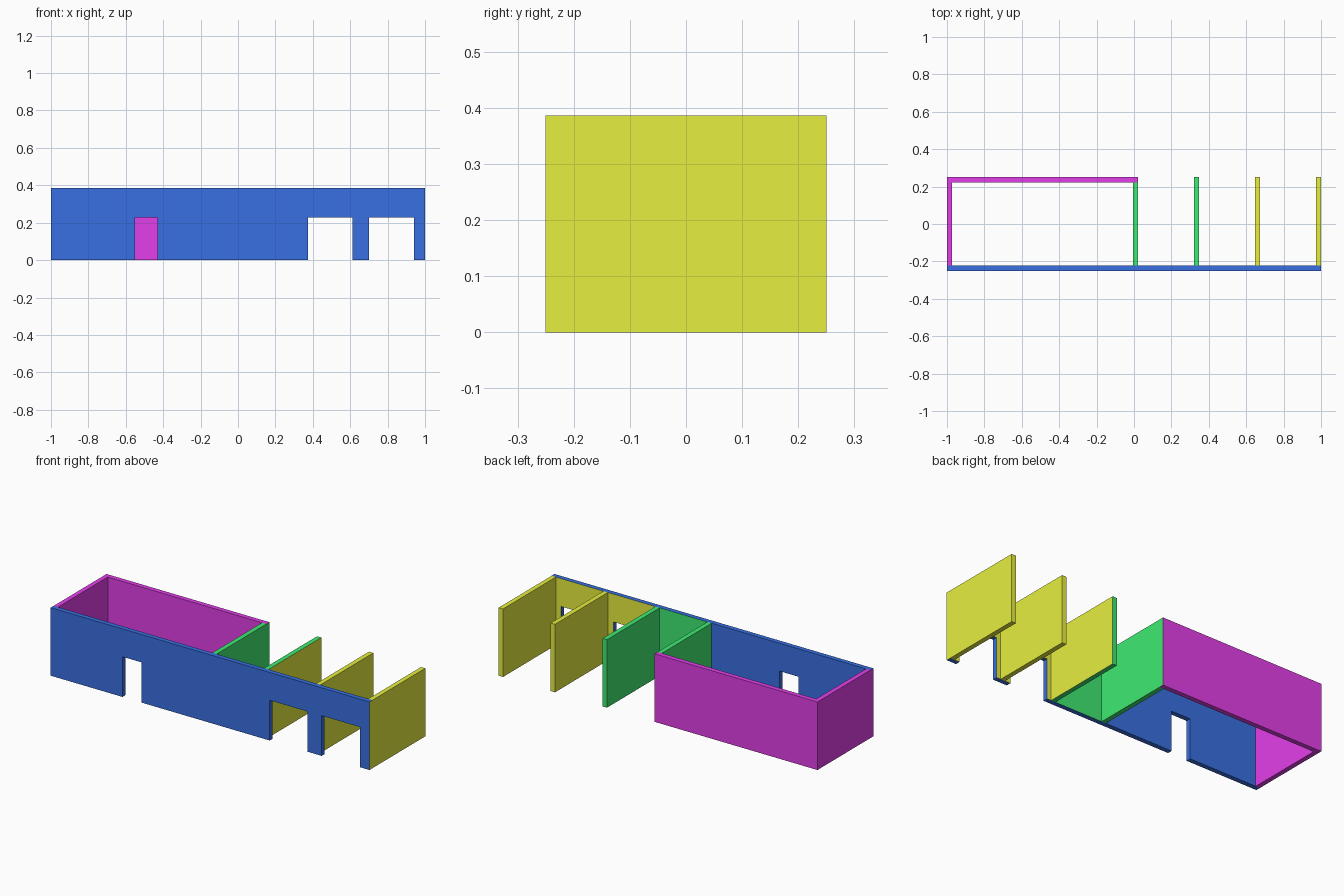
import bpy, bmesh
from mathutils import Vector

if "Cube" in bpy.data.objects:
    bpy.data.objects.remove(bpy.data.objects["Cube"])

H, T = 0.386, 0.027            # wall height and thickness
Y0, Y1 = -0.25, 0.25           # front and back limits
YI = Y0 + T                    # inner side of the front wall
BAY = 0.326                    # spacing of the cross walls
DOOR_H = 0.228


def material(name, rgb):
    m = bpy.data.materials.new(name)
    m.diffuse_color = (*rgb, 1)
    m.use_nodes = True
    m.node_tree.nodes["Principled BSDF"].inputs["Base Color"].default_value = m.diffuse_color
    return m


BLUE = material("blue", (0.04, 0.16, 0.76))
MAGENTA = material("magenta", (0.77, 0.05, 0.82))
GREEN = material("green", (0.05, 0.82, 0.17))
YELLOW = material("yellow", (0.79, 0.86, 0.05))


def finish(name, bm, mats, pick=None):
    bmesh.ops.recalc_face_normals(bm, faces=bm.faces)
    if pick:
        for f in bm.faces:
            f.material_index = mats.index(pick(f.normal, f.calc_center_median()))
    me = bpy.data.meshes.new(name)
    bm.to_mesh(me)
    bm.free()
    for m in mats:
        me.materials.append(m)
    ob = bpy.data.objects.new(name, me)
    bpy.context.collection.objects.link(ob)
    return ob


def wall(name, x0, x1, y0, y1, mats, pick=None):
    bm = bmesh.new()
    bmesh.ops.create_cube(bm, size=1)
    for v in bm.verts:
        v.co = ((x0 + x1) / 2 + v.co.x * (x1 - x0),
                (y0 + y1) / 2 + v.co.y * (y1 - y0), (v.co.z + 0.5) * H)
    return finish(name, bm, mats, pick)


# Front wall: outline with three door openings, given depth
doors = [(-0.55, -0.43), (0.374, 0.612), (0.70, 0.94)]
outline = [(-1, H), (-1, 0)]
for a, b in doors:
    outline += [(a, 0), (a, DOOR_H), (b, DOOR_H), (b, 0)]
outline += [(1, 0), (1, H)]
bm = bmesh.new()
face = bm.faces.new([bm.verts.new((x, Y0, z)) for x, z in outline])
ext = bmesh.ops.extrude_face_region(bm, geom=[face])["geom"]
bmesh.ops.translate(bm, vec=(0, T, 0),
                    verts=[v for v in ext if isinstance(v, bmesh.types.BMVert)])

# Room limits, so that each room's inner side has its own colour
ROOM_A, ROOM_B = 1 - T / 2 - 3 * BAY, 1 - T / 2 - 2 * BAY
for x in (ROOM_A, ROOM_B):
    bmesh.ops.bisect_plane(bm, geom=bm.verts[:] + bm.edges[:] + bm.faces[:],
                           plane_co=Vector((x, 0, 0)), plane_no=Vector((1, 0, 0)))


def front_colour(n, c):
    if n.y > 0.5:
        return BLUE if c.x < ROOM_A else GREEN if c.x < ROOM_B else YELLOW
    if abs(c.x) > 0.999:
        return YELLOW if c.x > 0 else MAGENTA
    return BLUE


finish("front_wall", bm, [BLUE, MAGENTA, GREEN, YELLOW], front_colour)

# Closed room: left and back walls
x_div = ROOM_A + T / 2
wall("left_wall", -1, -1 + T, YI, Y1 - T, [MAGENTA])
wall("back_wall", -1, x_div, Y1 - T, Y1, [MAGENTA, GREEN],
     lambda n, c: GREEN if n.x > 0.5 else MAGENTA)

# Four evenly spaced cross walls
wall("room_divider", x_div - T, x_div, YI, Y1 - T, [GREEN])
for i, name in enumerate(("bay_wall_left", "bay_wall_middle", "bay_wall_right")):
    x = ROOM_B + i * BAY
    if i == 0:
        wall(name, x - T / 2, x + T / 2, YI, Y1, [GREEN, YELLOW],
             lambda n, c: YELLOW if n.x > 0.5 else GREEN)
    else:
        wall(name, x - T / 2, x + T / 2, YI, Y1, [YELLOW])
